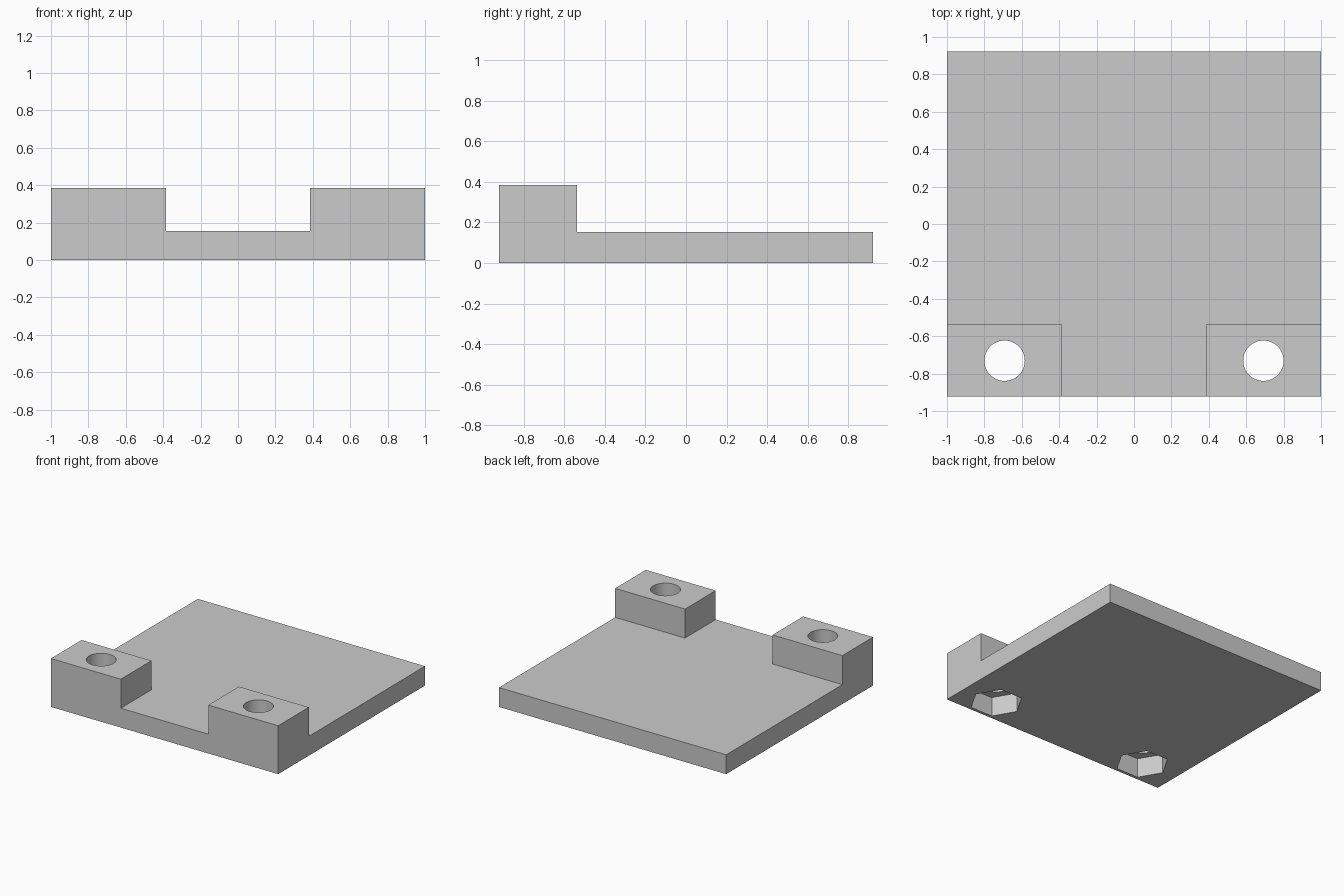
import bpy, bmesh
from math import cos, sin, tau, radians

if "Cube" in bpy.data.objects:
    bpy.data.objects.remove(bpy.data.objects["Cube"], do_unlink=True)

HALF_X, HALF_Y = 1.0, 0.923
PLATE_H, BLOCK_H = 0.154, 0.385
BLOCK_IN, BLOCK_BACK = 0.385, -0.538      # inner side and back of the mounting blocks
HOLE_X, HOLE_Y, HOLE_R = 0.692, -0.731, 0.108
NUT_R, NUT_DEPTH = 0.194, 0.154
OVER = 0.2                                # cutter overshoot

grey = bpy.data.materials.new("light grey")
grey.use_nodes = True
grey.diffuse_color = (0.6, 0.6, 0.6, 1)
grey.node_tree.nodes["Principled BSDF"].inputs["Base Color"].default_value = (0.6, 0.6, 0.6, 1)


def prism(name, outline, z0, z1):
    """Extrude a counter-clockwise xy outline from z0 to z1."""
    bm = bmesh.new()
    low = bm.faces.new([bm.verts.new((x, y, z0)) for x, y in outline])
    up = bmesh.ops.extrude_face_region(bm, geom=[low])["geom"]
    bmesh.ops.translate(bm, vec=(0, 0, z1 - z0),
                        verts=[v for v in up if isinstance(v, bmesh.types.BMVert)])
    bmesh.ops.recalc_face_normals(bm, faces=bm.faces)
    mesh = bpy.data.meshes.new(name)
    bm.to_mesh(mesh)
    bm.free()
    mesh.materials.append(grey)
    obj = bpy.data.objects.new(name, mesh)
    bpy.context.collection.objects.link(obj)
    return obj


def ring(cx, cy, r, n):
    return [(cx + r * cos(tau * i / n), cy + r * sin(tau * i / n)) for i in range(n)]


def cut(target, cutter):
    mod = target.modifiers.new(cutter.name, "BOOLEAN")
    mod.operation, mod.solver, mod.object = "DIFFERENCE", "EXACT", cutter
    bpy.context.view_layer.objects.active = target
    bpy.ops.object.modifier_apply(modifier=mod.name)
    bpy.data.objects.remove(cutter, do_unlink=True)


# Solid slab at full block height
body = prism("mounting_plate", [(-HALF_X, -HALF_Y), (HALF_X, -HALF_Y),
                                (HALF_X, HALF_Y), (-HALF_X, HALF_Y)], 0, BLOCK_H)

# T-shaped clearance leaves a thin plate with two front corner blocks
wide, back, front = HALF_X + OVER, HALF_Y + OVER, -HALF_Y - OVER
cut(body, prism("clearance", [(-BLOCK_IN, front), (BLOCK_IN, front), (BLOCK_IN, BLOCK_BACK),
                              (wide, BLOCK_BACK), (wide, back), (-wide, back),
                              (-wide, BLOCK_BACK), (-BLOCK_IN, BLOCK_BACK)],
                PLATE_H, BLOCK_H + OVER))

# Hexagonal nut pockets underneath and round screw holes through each block
for side in (-1, 1):
    cut(body, prism("nut_pocket", ring(side * HOLE_X, HOLE_Y, NUT_R, 6), -OVER, NUT_DEPTH))
    cut(body, prism("screw_hole", ring(side * HOLE_X, HOLE_Y, HOLE_R, 48), -OVER, BLOCK_H + OVER))

bpy.ops.object.select_all(action="DESELECT")
body.select_set(True)
bpy.context.view_layer.objects.active = body
bpy.ops.object.shade_smooth_by_angle(angle=radians(30))
